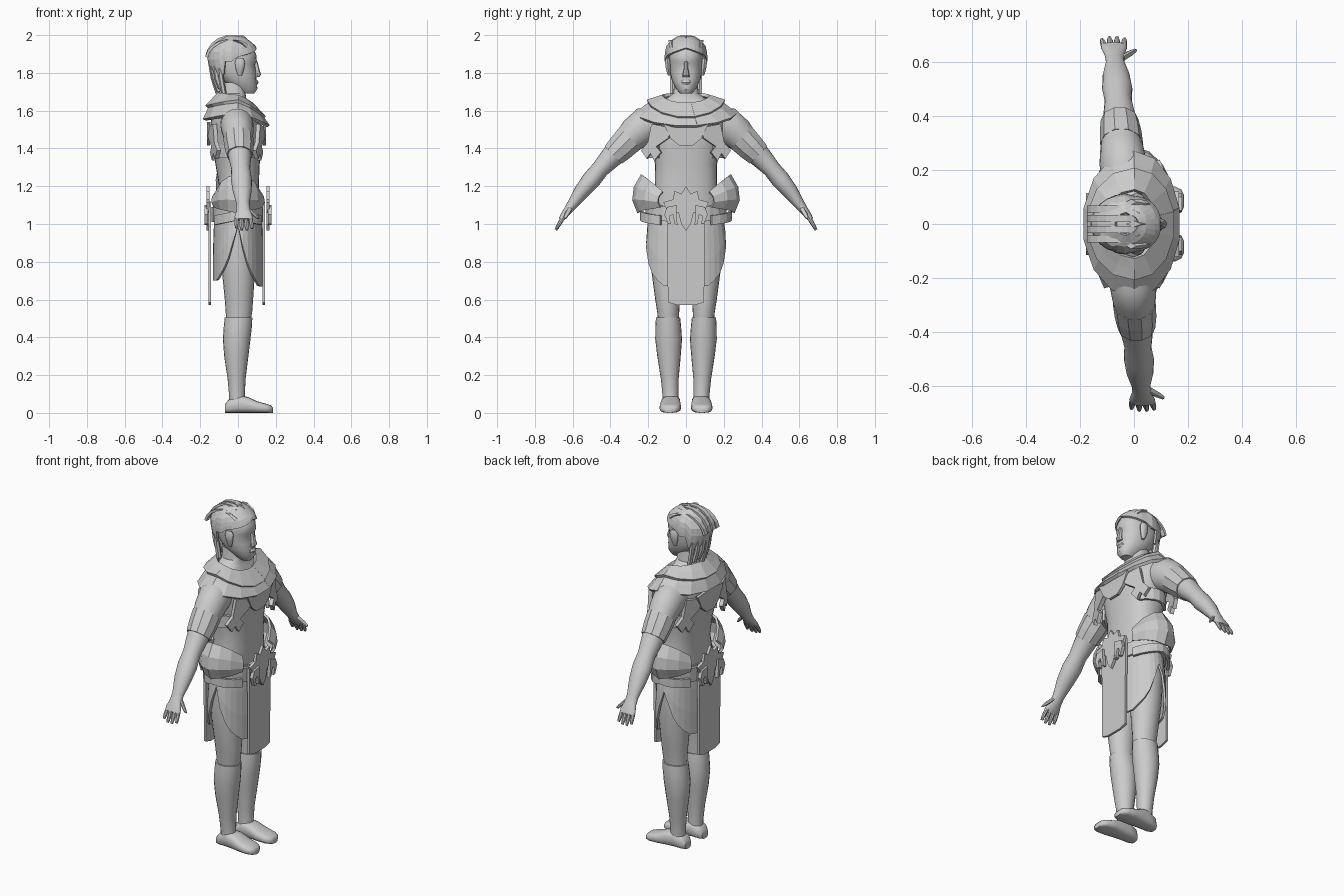
import bpy, bmesh, math
from math import sin, cos, pi, radians
from mathutils import Vector as V

if "Cube" in bpy.data.objects:
    bpy.data.objects.remove(bpy.data.objects["Cube"])

grey = bpy.data.materials.new("stone_grey")
grey.diffuse_color = (0.6, 0.6, 0.6, 1)
grey.use_nodes = True
grey.node_tree.nodes["Principled BSDF"].inputs["Base Color"].default_value = grey.diffuse_color


def make(name, verts, faces, smooth=True, mirror="", thick=0, offset=0):
    me = bpy.data.meshes.new(name)
    me.from_pydata([tuple(v) for v in verts], [], faces)
    bm = bmesh.new()
    bm.from_mesh(me)
    bmesh.ops.recalc_face_normals(bm, faces=bm.faces)
    bm.to_mesh(me)
    bm.free()
    ob = bpy.data.objects.new(name, me)
    bpy.context.collection.objects.link(ob)
    me.materials.append(grey)
    if thick:
        m = ob.modifiers.new("thickness", "SOLIDIFY")
        m.thickness, m.offset = thick, offset
    if mirror:
        m = ob.modifiers.new("mirror", "MIRROR")
        m.use_axis = ("x" in mirror, "y" in mirror, False)
        m.use_mirror_merge = False
    if smooth:
        bpy.context.view_layer.objects.active = ob
        ob.select_set(True)
        bpy.ops.object.shade_smooth_by_angle(angle=radians(40))
        ob.select_set(False)
    return ob


def loft(name, rings, n=20, p=1.0, **kw):
    """Closed tube through rings of (centre, half axis, half axis)."""
    def pw(c):
        return math.copysign(abs(c) ** p, c)
    vs = [c + u * pw(cos(2 * pi * i / n)) + w * pw(sin(2 * pi * i / n))
          for c, u, w in rings for i in range(n)]
    fs = [(r * n + i, r * n + (i + 1) % n, (r + 1) * n + (i + 1) % n, (r + 1) * n + i)
          for r in range(len(rings) - 1) for i in range(n)]
    fs += [tuple(range(n)), tuple(range(len(vs) - n, len(vs)))]
    return make(name, vs, fs, **kw)


def level(z, xb, xf, ry, cy=0):
    return V(((xb + xf) / 2, cy, z)), V(((xf - xb) / 2, 0, 0)), V((0, ry, 0))


def sheet(name, fn, a0, a1, na, nt, thick, **kw):
    """Open surface from fn(angle, t), given thickness."""
    vs = [fn(a0 + (a1 - a0) * i / na, j / nt) for i in range(na + 1) for j in range(nt + 1)]
    w = nt + 1
    fs = [(i * w + j, i * w + j + 1, (i + 1) * w + j + 1, (i + 1) * w + j)
          for i in range(na) for j in range(nt)]
    return make(name, vs, fs, thick=thick, **kw)


def plate(name, outline, x, thick, slope=0, curve=0, **kw):
    """Flat outline in y,z standing at depth x."""
    vs = [(x + slope * (z - outline[0][1]) - curve * y * y, y, z) for y, z in outline]
    return make(name, vs, [tuple(range(len(vs)))], smooth=False, thick=thick, **kw)


def mix(a, b, t):
    return a + (b - a) * t


# Torso and neck
loft("torso", [level(*r) for r in (
    (.93, -.10, .09, .17), (1.0, -.11, .10, .18), (1.1, -.11, .11, .18), (1.2, -.10, .11, .165),
    (1.32, -.12, .115, .165), (1.42, -.14, .125, .185), (1.5, -.15, .13, .205),
    (1.57, -.14, .10, .22), (1.62, -.12, .07, .19), (1.66, -.09, .045, .11),
    (1.69, -.085, .04, .068), (1.75, -.085, .04, .06))], 28, .85)

# Head
HEAD = ((1.69, .02, .085, .03), (1.715, -.03, .103, .052), (1.76, -.08, .098, .075),
        (1.80, -.115, .098, .084), (1.845, -.13, .09, .088), (1.86, -.135, .1, .088),
        (1.90, -.135, .096, .088), (1.94, -.115, .075, .078), (1.97, -.08, .035, .052),
        (1.985, -.045, .0, .018))
loft("head", [level(*r) for r in HEAD], 24, .9)


def skull(z):
    for lo, hi in zip(HEAD, HEAD[1:]):
        if z <= hi[0]:
            return [mix(p, q, (z - lo[0]) / (hi[0] - lo[0])) for p, q in zip(lo, hi)]
    return HEAD[-1]


loft("nose", [level(1.778, .085, .112, .02), level(1.79, .085, .122, .019),
              level(1.82, .085, .113, .012), level(1.86, .08, .103, .009)], 8)
loft("lips", [level(1.738, .08, .102, .022), level(1.75, .08, .11, .026),
              level(1.762, .08, .102, .02)], 10)
loft("ear", [level(1.785, .0, .02, .008, .088), level(1.82, -.012, .032, .013, .094),
             level(1.86, -.016, .038, .015, .098), level(1.88, -.005, .025, .008, .096)],
     10, mirror="y")


# Hair cap with stepped hem, and the longer locks behind
def hair(a, t):
    k = abs(a) / pi
    low = 1.93 - .05 * min(1, k * 2) if k < .5 else (1.86 if k < .62 else 1.79)
    z = mix(low, 1.984, t)
    _, xb, xf, ry = skull(z)
    g = .012 + (.008 if k > .5 else 0)
    return V(((xb + xf) / 2 + ((xf - xb) / 2 + g) * cos(a), (ry + g) * sin(a), z + .006 * t))


sheet("hair_cap", hair, -pi, pi, 26, 5, .012, smooth=False)
for i in range(7):
    a = radians(126 + 18 * i)
    c, s = cos(a), sin(a)
    loft("back_lock", [level(z, -.03 + d * c - .014, -.03 + d * c + .014, .016, .088 * s)
                       for z, d in ((1.69 + .012 * (i % 3), .075), (1.77, .1),
                                    (1.86, .115), (1.89, .1))], 6, smooth=False)
for i in range(-2, 3):
    y = i * .037
    h = 1.998 - .012 * abs(i)
    loft("front_tuft", [level(1.915 + .01 * abs(i), .03, .085 - .012 * abs(i), .014, y),
                        level(1.955, .005, .072 - .012 * abs(i), .014, y * 1.03),
                        level(h, -.03, .03 - .01 * abs(i), .011, y * 1.1)], 4, .5, smooth=False)
for y in (-.055, -.02, .02, .055):
    sheet("swept_lock", lambda a, t: V((-.04 + .128 * cos(a), y + .026 * (t - .5),
                                        1.868 + (.128 - 8 * y * y) * sin(a))),
          radians(65), radians(172), 6, 1, .014, smooth=False)


# Layered shoulder mantle
def mantle(inner, outer):
    def fn(a, t):
        f, b, ry, zf, zs, zb = [mix(p, q, t) for p, q in zip(inner, outer)]
        c, s = cos(a), sin(a)
        return V(((f if c > 0 else b) * c, ry * s, zs + ((zf if c > 0 else zb) - zs) * abs(c) ** 1.3))
    return fn


off = pi / 14
for name, i, o, th in (
        ("mantle_upper", (.075, .105, .125, 1.635, 1.675, 1.69), (.145, .17, .205, 1.56, 1.65, 1.62), .018),
        ("mantle_lower", (.115, .14, .17, 1.585, 1.655, 1.64), (.165, .183, .265, 1.515, 1.58, 1.55), .018)):
    sheet(name, mantle(i, o), off, 2 * pi + off, 14, 2, th, smooth=False)

# Chest bib and side straps, front and back
for name, x in (("front", .14), ("back", -.155)):
    plate(name + "_bib", ((0, 1.54), (-.12, 1.53), (-.08, 1.45), (-.035, 1.415), (.035, 1.415),
                          (.08, 1.45), (.12, 1.53)), x, .016)
    plate(name + "_strap", ((.08, 1.51), (.18, 1.53), (.20, 1.43), (.235, 1.39), (.205, 1.345),
                            (.185, 1.375), (.165, 1.335), (.13, 1.38), (.155, 1.41), (.09, 1.455)),
          x, .022, curve=math.copysign(1.0, x), mirror="y")
sheet("side_strap", lambda a, t: V((.13 * cos(a), .205 * sin(a), 1.35 + .07 * t)),
      radians(45), radians(135), 6, 1, .015, smooth=False, mirror="y")

# Arms, bands and hands, slightly turned about the body
ARM = ((.15, 1.53, .085, .085), (.22, 1.52, .088, .098), (.27, 1.48, .082, .088),
       (.34, 1.41, .066, .068), (.40, 1.35, .06, .058), (.455, 1.29, .05, .047),
       (.50, 1.235, .056, .05), (.55, 1.175, .05, .042), (.60, 1.105, .034, .029),
       (.625, 1.072, .036, .023), (.65, 1.04, .048, .018), (.662, 1.022, .046, .013))
for s, side in ((1, "left"), (-1, "right")):
    def at(y, z, dx=0):
        return V((-.022 - .08 * y * s + dx, y * s, z))

    def tube(name, pts, n, **kw):
        rings = []
        for k, (y, z, rx, r, *dx) in enumerate(pts):
            p, q = pts[max(k - 1, 0)], pts[min(k + 1, len(pts) - 1)]
            d = V((0, (q[0] - p[0]) * s, q[1] - p[1])).normalized()
            rings.append((at(y, z, dx[0] if dx else 0), V((rx, 0, 0)), V((0, -d.z, d.y)) * r))
        loft(side + name, rings, n, **kw)

    tube("_arm", ARM, 20)
    tube("_arm_band", ((.295, 1.455, .08, .084), (.345, 1.405, .077, .077), (.385, 1.365, .07, .068)),
         10, smooth=False)
    for i in range(4):
        dx, e = -.036 + .024 * i, (.0, .012, .012, .004)[i]
        tube("_finger", ((.65, 1.035, .011, .012, dx), (.672 + e / 2, 1.0 - e, .011, .01, dx * 1.1),
                         (.682 + e * .6, .98 - e, .007, .007, dx * 1.15)), 8)
    tube("_thumb", ((.612, 1.085, .012, .014, .025), (.632, 1.05, .013, .012, .058),
                    (.642, 1.03, .008, .008, .076)), 8)

# Legs, greaves and feet
loft("thigh", [level(z, b, f, r, y) for z, b, f, r, y in (
    (.46, -.06, .06, .055, .092), (.53, -.065, .075, .058, .094), (.6, -.07, .08, .066, .097),
    (.75, -.085, .09, .083, .1), (.9, -.095, .095, .088, .1), (1.0, -.09, .085, .08, .1))],
     20, mirror="y")
loft("greave", [level(z, b, f, r, y) for z, b, f, r, y in (
    (.03, -.05, .045, .043, .08), (.09, -.047, .036, .042, .082), (.18, -.055, .04, .047, .086),
    (.3, -.073, .055, .062, .09), (.39, -.08, .066, .071, .092), (.46, -.075, .074, .068, .094),
    (.505, -.07, .076, .064, .095))], 20, mirror="y")
loft("foot", [(V((x, .08 + .03 * max(0, x), h / 2)), V((0, w, 0)), V((0, 0, h / 2)))
              for x, w, h in ((-.07, .028, .045), (-.05, .044, .07), (0, .05, .095), (.05, .053, .085),
                              (.1, .057, .062), (.15, .055, .048), (.175, .042, .04), (.185, .022, .028))],
     16, .7, mirror="y")


# Skirt with side slits and long hanging panels
def skirt(a, t):
    c = abs(cos(a))
    low = .96 - .2 * min(1, c / .45) - .09 * max(0, min(1, (c - .45) / .4))
    if cos(a) < 0:
        low += .03
    z = mix(1.1, low, t)
    k = min(1, (1.1 - z) / .2)
    return V(((.115 + .012 * k) * cos(a), (.185 + .025 * k) * sin(a), z))


sheet("skirt", skirt, 0, 2 * pi, 32, 3, .012, smooth=False)
for name, x in (("front", .137), ("back", -.15)):
    plate(name + "_panel", ((-.1, 1.12), (.1, 1.12), (.096, .585), (.05, .572), (-.05, .572),
                            (-.096, .585)), x, .014)


# Belt and flared hip guards
def ring(rx, ry, z0, z1):
    return lambda a, t: V((rx * cos(a), ry * sin(a), mix(z0, z1, t) - .03 * abs(cos(a))))


sheet("belt", ring(.13, .205, 1.04, 1.12), 0, 2 * pi, 20, 1, .018, smooth=False)
sheet("hip_rim", ring(.145, .235, 1.02, 1.07), radians(35), radians(145), 8, 1, .016,
      smooth=False, mirror="y")


def hip(a, t):
    k = min(1, abs(a - pi / 2) / radians(58))
    z = mix(1.06 + .03 * k, 1.26 - .09 * k * k, t)
    r = (.93, 1.03, 1.0, .86)[round(t * 3)]
    return V((.155 * r * cos(a), .27 * r * sin(a), z))


sheet("hip_guard", hip, radians(32), radians(148), 6, 3, .014, smooth=False, mirror="y")

# Buckle ornaments, front and back
plate("buckle_crest", ((0, 1.2), (.025, 1.16), (.06, 1.175), (.07, 1.13), (.12, 1.115), (.1, 1.07),
                       (.04, 1.06), (.025, 1.0), (0, .965), (-.025, 1.0), (-.04, 1.06), (-.1, 1.07),
                       (-.12, 1.115), (-.07, 1.13), (-.06, 1.175), (-.025, 1.16)),
      .158, .016, mirror="x")
plate("buckle_claw", ((.05, 1.1), (.1, 1.09), (.115, 1.05), (.095, 1.0), (.08, 1.0), (.088, 1.04),
                      (.07, 1.05), (.06, 1.0), (.045, .995), (.05, 1.04)), .168, .02, mirror="xy")
